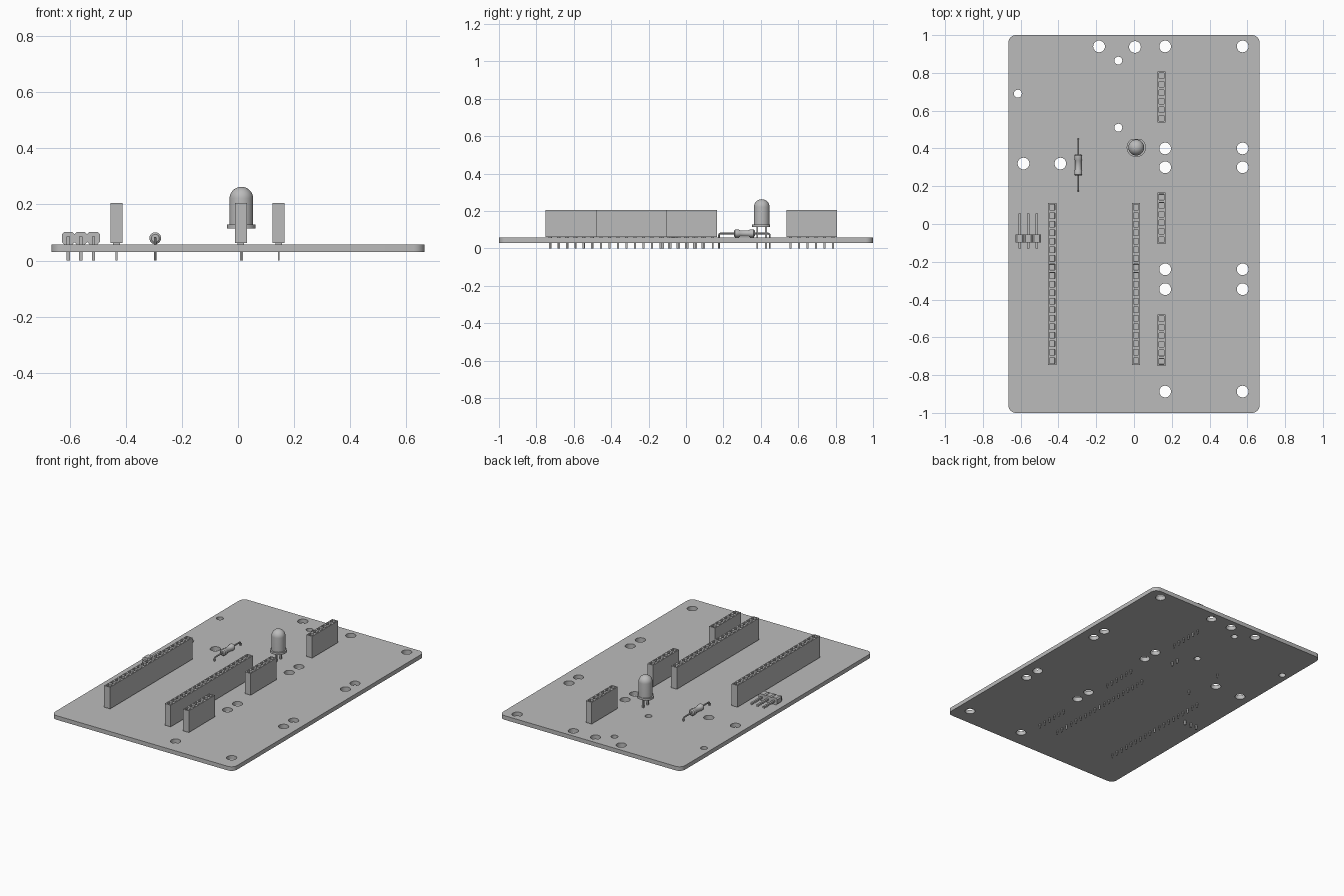
import bpy, bmesh, math
from mathutils import Matrix, Vector

cube = bpy.data.objects.get("Cube")
if cube:
    bpy.data.objects.remove(cube, do_unlink=True)

GREY = (0.5, 0.5, 0.5, 1)
mat = bpy.data.materials.new("plain grey")
mat.use_nodes = True
mat.diffuse_color = GREY
mat.node_tree.nodes["Principled BSDF"].inputs["Base Color"].default_value = GREY

BOTTOM, TOP = 0.03, 0.057
PITCH = 0.0452


def finish(name, bm, smooth=False):
    me = bpy.data.meshes.new(name)
    bmesh.ops.recalc_face_normals(bm, faces=bm.faces)
    bm.to_mesh(me)
    bm.free()
    me.materials.append(mat)
    ob = bpy.data.objects.new(name, me)
    bpy.context.collection.objects.link(ob)
    if smooth:
        bpy.ops.object.select_all(action='DESELECT')
        ob.select_set(True)
        bpy.context.view_layer.objects.active = ob
        bpy.ops.object.shade_smooth_by_angle(angle=math.radians(35))
    return ob


def box(bm, lo, hi):
    lo, hi = Vector(lo), Vector(hi)
    m = Matrix.Translation((lo + hi) / 2) @ Matrix.Diagonal((*(hi - lo), 1))
    return bmesh.ops.create_cube(bm, size=1, matrix=m)["verts"]


def lathe(bm, profile, matrix, steps=32):
    # profile of (radius, height) turned around local z
    rings = []
    for r, h in profile:
        if r == 0:
            rings.append([bm.verts.new(matrix @ Vector((0, 0, h)))])
        else:
            turns = [2 * math.pi * i / steps for i in range(steps)]
            rings.append([bm.verts.new(matrix @ Vector((r * math.cos(a), r * math.sin(a), h)))
                          for a in turns])
    for a, b in zip(rings, rings[1:]):
        for i in range(steps):
            j = (i + 1) % steps
            quad = [a[i % len(a)], a[j % len(a)], b[j % len(b)], b[i % len(b)]]
            bm.faces.new(list(dict.fromkeys(quad)))


def wire(name, points, radius, sides=2):
    cu = bpy.data.curves.new(name, 'CURVE')
    cu.dimensions = '3D'
    cu.bevel_depth, cu.bevel_resolution, cu.use_fill_caps = radius, sides, True
    sp = cu.splines.new('POLY')
    sp.points.add(len(points) - 1)
    for p, co in zip(sp.points, points):
        p.co = (*co, 1)
    sp.use_smooth = True
    cu.materials.append(mat)
    ob = bpy.data.objects.new(name, cu)
    bpy.context.collection.objects.link(ob)
    to_mesh(ob)


def to_mesh(ob):
    bpy.ops.object.select_all(action='DESELECT')
    ob.select_set(True)
    bpy.context.view_layer.objects.active = ob
    bpy.ops.object.convert(target='MESH')
    bpy.ops.object.shade_smooth_by_angle(angle=math.radians(35))


def arc(cx, cy, r, start, end, n):
    return [(cx + r * math.cos(math.radians(start + (end - start) * i / n)),
             cy + r * math.sin(math.radians(start + (end - start) * i / n))) for i in range(n + 1)]


# Board: rounded outline with drilled holes, filled and extruded
large = [(-0.185, 0.94), (0.005, 0.937), (-0.585, 0.32), (-0.39, 0.32)]
large += [(x, y) for x in (0.165, 0.575) for y in (0.94, 0.4, 0.3, -0.24, -0.345, -0.887)]
small = [(-0.083, 0.865), (-0.615, 0.69), (-0.083, 0.51)]
outline = []
for k, (sx, sy) in enumerate([(1, 1), (-1, 1), (-1, -1), (1, -1)]):
    outline += arc(sx * 0.625, sy * 0.96, 0.04, 90 * k, 90 * k + 90, 8)
loops = [outline]
for holes, r in ((large, 0.031), (small, 0.021)):
    loops += [arc(x, y, r, 360, 0, 28)[:-1] for x, y in holes]
cu = bpy.data.curves.new("board", 'CURVE')
cu.dimensions, cu.fill_mode = '2D', 'BOTH'
cu.extrude = (TOP - BOTTOM) / 2
for loop in loops:
    sp = cu.splines.new('POLY')
    sp.points.add(len(loop) - 1)
    for p, co in zip(sp.points, loop):
        p.co = (*co, 0, 1)
    sp.use_cyclic_u = True
cu.materials.append(mat)
board = bpy.data.objects.new("board", cu)
board.location.z = (TOP + BOTTOM) / 2
bpy.context.collection.objects.link(board)
to_mesh(board)


# Socket strips: sliced block with a sunken square socket over every pin
def socket_strip(name, x, y_mid, count):
    half, base, top = count * PITCH / 2, 0.062, 0.205
    bm = bmesh.new()
    box(bm, (x - 0.0215, y_mid - half, base), (x + 0.0215, y_mid + half, top))
    for i in range(1, count):
        bmesh.ops.bisect_plane(bm, geom=bm.verts[:] + bm.edges[:] + bm.faces[:],
                               plane_co=(0, y_mid - half + i * PITCH, 0), plane_no=(0, 1, 0))
    bm.normal_update()
    tops = [f for f in bm.faces if f.normal.z > 0.9]
    bmesh.ops.inset_individual(bm, faces=tops, thickness=0.011, depth=0)
    bmesh.ops.inset_individual(bm, faces=tops, thickness=0.0005, depth=-0.09)
    finish(name, bm)
    bm = bmesh.new()
    for i in range(count):
        y = y_mid - half + (i + 0.5) * PITCH
        box(bm, (x - 0.003, y - 0.005, 0.004), (x + 0.003, y + 0.005, 0.065))
        box(bm, (x - 0.012, y - 0.008, TOP - 0.004), (x + 0.012, y + 0.008, 0.063))
    finish(name + "_pins", bm)


socket_strip("left_long_socket", 0.01, -0.318, 19)
socket_strip("right_long_socket", -0.433, -0.318, 19)
for label, y in (("back", 0.672), ("middle", 0.03), ("front", -0.615)):
    socket_strip(label + "_short_socket", 0.145, y, 6)

# Lamp: flanged body with a domed top, one flange side cut flat
bm = bmesh.new()
dome = arc(0, 0.221, 0.042, 0, 90, 10)[:-1] + [(0, 0.263)]
lathe(bm, [(0, 0.115), (0.051, 0.115), (0.051, 0.129), (0.042, 0.129)] + dome,
      Matrix.Translation((0.012, 0.405, 0)))
for v in bm.verts:
    v.co.y = min(v.co.y, 0.405 + 0.044)
finish("lamp_body", bm, True)
bm = bmesh.new()
for y in (0.381, 0.428):
    box(bm, (0.007, y - 0.005, 0.003), (0.017, y + 0.005, 0.118))
finish("lamp_legs", bm)

# Resistor: dumbbell body on a bent lead
bm = bmesh.new()
half_body = [(0, 0.056), (0.014, 0.056), (0.021, 0.05), (0.021, 0.03), (0.017, 0.023)]
profile = [(r, -h) for r, h in half_body] + half_body[::-1]
lathe(bm, profile, Matrix.Translation((-0.295, 0.312, 0.08)) @ Matrix.Rotation(math.pi / 2, 4, 'X'), 24)
finish("resistor_body", bm, True)
end = [(0.136, 0.004), (0.136, 0.07), (0.133, 0.077), (0.126, 0.08)]
path = [(-0.295, 0.312 - d, z) for d, z in end] + [(-0.295, 0.312 + d, z) for d, z in end[::-1]]
wire("resistor_lead", path, 0.005)

# Angled pin header: three chamfered blocks with bent square pins
bm = bmesh.new()
pins = bmesh.new()
for i in range(3):
    x = -0.56 + (i - 1) * PITCH
    verts = box(bm, (x - PITCH / 2, -0.099, 0.058), (x + PITCH / 2, -0.055, 0.102))
    edges = {e for v in verts for e in v.link_edges
             if abs(e.verts[0].co.y - e.verts[1].co.y) > 0.01}
    bmesh.ops.bevel(bm, geom=list(edges), offset=0.008, segments=1, affect='EDGES')
    box(pins, (x - 0.006, -0.13, 0.074), (x + 0.006, 0.056, 0.086))
    box(pins, (x - 0.006, -0.13, 0.004), (x + 0.006, -0.118, 0.075))
finish("angled_header_blocks", bm)
finish("angled_header_pins", pins)

# Rest the pin tips on the ground
for ob in bpy.context.collection.objects:
    if ob.type == 'MESH' and mat.name in ob.data.materials:
        for v in ob.data.vertices:
            if v.co.z + ob.location.z < 0.01:
                v.co.z = -ob.location.z
